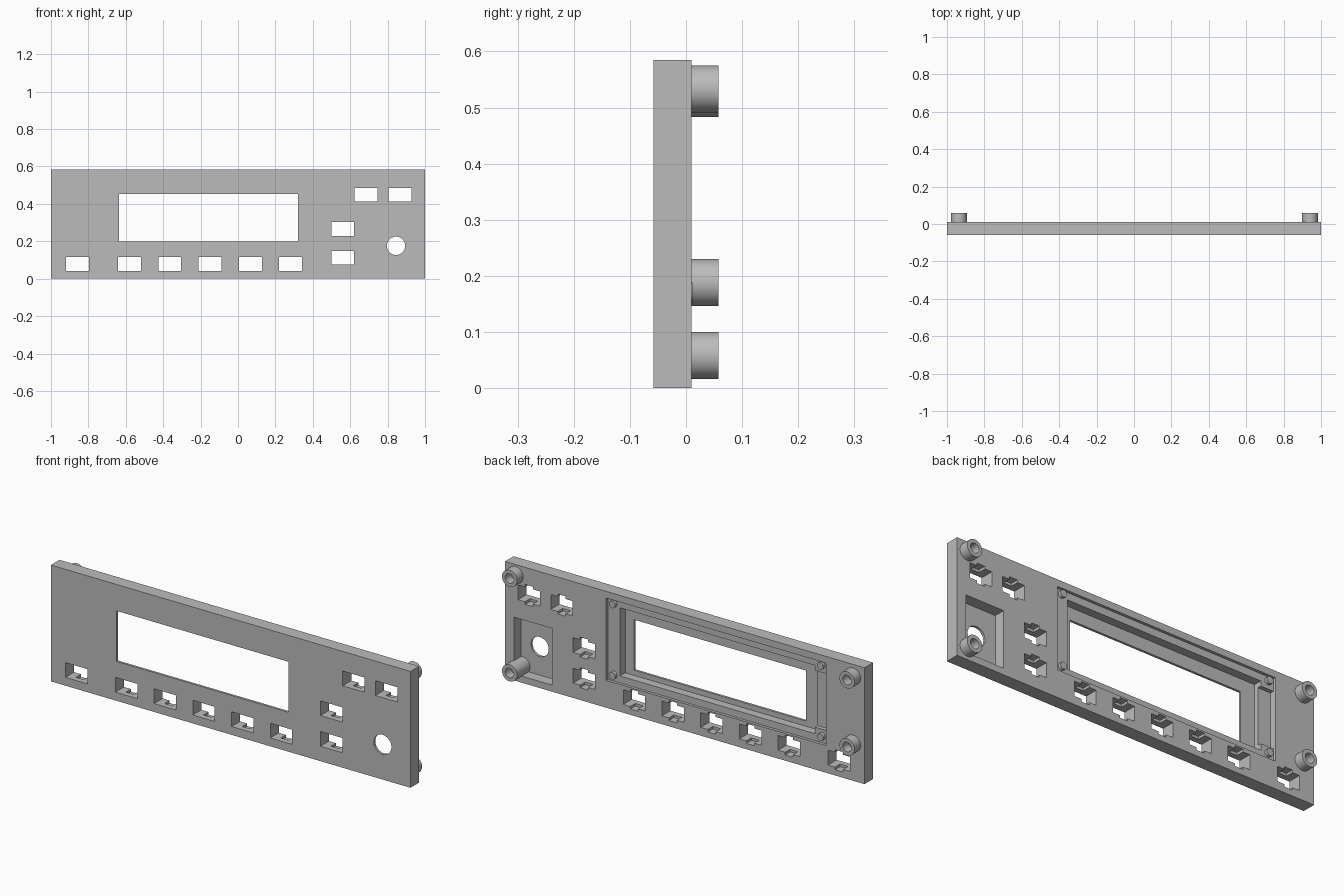
import bpy, bmesh, math
from mathutils import Vector, Matrix

if "Cube" in bpy.data.objects:
    bpy.data.objects.remove(bpy.data.objects["Cube"])

grey = bpy.data.materials.new("panel_grey")
grey.diffuse_color = (0.5, 0.5, 0.5, 1)
grey.use_nodes = True
grey.node_tree.nodes["Principled BSDF"].inputs["Base Color"].default_value = grey.diffuse_color

FRONT, BACK = -0.058, 0.010   # panel faces
SHELF = -0.004                # circuit board shelf depth
FLOOR = -0.046                # thin front skin behind pockets


def add_object(name, bm):
    bmesh.ops.recalc_face_normals(bm, faces=bm.faces)
    me = bpy.data.meshes.new(name)
    bm.to_mesh(me)
    bm.free()
    me.materials.append(grey)
    ob = bpy.data.objects.new(name, me)
    bpy.context.collection.objects.link(ob)
    return ob


def box(name, x0, x1, y0, y1, z0, z1):
    bm = bmesh.new()
    bmesh.ops.create_cube(bm, size=1)
    for v in bm.verts:
        v.co = Vector(((x0 + x1) / 2 + v.co.x * (x1 - x0),
                       (y0 + y1) / 2 + v.co.y * (y1 - y0),
                       (z0 + z1) / 2 + v.co.z * (z1 - z0)))
    return add_object(name, bm)


def lathe(name, x, z, profile, segments=40):
    """Spin (radius, y) points around an axis along y."""
    bm = bmesh.new()
    vs = [bm.verts.new((r, y, 0)) for r, y in profile]
    es = [bm.edges.new(p) for p in zip(vs, vs[1:])]
    bmesh.ops.spin(bm, geom=vs + es, cent=(0, 0, 0), axis=(0, 1, 0),
                   angle=math.tau, steps=segments)
    bmesh.ops.remove_doubles(bm, verts=bm.verts, dist=1e-5)
    bmesh.ops.translate(bm, verts=bm.verts, vec=(x, 0, z))
    ob = add_object(name, bm)
    smooth(ob)
    return ob


def smooth(ob):
    bpy.ops.object.select_all(action='DESELECT')
    ob.select_set(True)
    bpy.context.view_layer.objects.active = ob
    bpy.ops.object.shade_smooth_by_angle(angle=math.radians(30))


def cut(target, cutter):
    mod = target.modifiers.new("cut", 'BOOLEAN')
    mod.operation, mod.solver, mod.object = 'DIFFERENCE', 'EXACT', cutter
    bpy.context.view_layer.objects.active = target
    bpy.ops.object.modifier_apply(modifier=mod.name)
    bpy.data.objects.remove(cutter)


# Main panel
panel = box("front_panel", -1, 1, FRONT, BACK, 0, 0.585)


def cut_box(x0, x1, y0, z0, z1):
    """Cut from the back of the panel down to depth y0."""
    cut(panel, box("cutter", x0, x1, y0, 0.1, z0, z1))


# Display window with stepped pockets behind it
cut_box(-0.785, 0.437, SHELF, 0.137, 0.551)
cut_box(-0.785, -0.70, -0.024, 0.205, 0.49)
cut_box(-0.714, 0.37, FLOOR, 0.172, 0.515)
cut_box(-0.636, 0.321, -0.1, 0.198, 0.452)

# Knob pocket and round hole
cut_box(0.739, 0.95, FLOOR, 0.033, 0.318)
cut(panel, lathe("cutter", 0.845, 0.176,
                 [(0, -0.1), (0.049, -0.1), (0.049, 0.1), (0, 0.1)]))

# Button openings, with clip slots cut from the back
buttons = [(x, 0.079) for x in (-0.858, -0.58, -0.365, -0.15, 0.066, 0.281)]
buttons += [(0.56, 0.266), (0.56, 0.112), (0.684, 0.449), (0.866, 0.449)]
for x, z in buttons:
    cut_box(x - 0.061, x + 0.061, -0.1, z - 0.037, z + 0.037)
    cut_box(x - 0.022, x + 0.022, -0.03, z - 0.05, z + 0.05)
smooth(panel)

# Hollow screw bosses on the back
bosses = [("upper_right", 0.941, 0.533, 0.0), ("lower_right", 0.941, 0.058, -0.05),
          ("upper_left", -0.936, 0.525, 0.0), ("lower_left", -0.936, 0.188, 0.0)]
for label, x, z, base in bosses:
    lathe("screw_boss_" + label, x, z,
          [(0, base), (0.042, base), (0.042, 0.058), (0.024, 0.058),
           (0.024, 0.012), (0, 0.012)])

# Locating pins for the display board
for x in (0.403, -0.754):
    for z in (0.528, 0.170):
        lathe("display_pin", x, z,
              [(0, SHELF - 0.004), (0.018, SHELF - 0.004), (0.018, 0.012), (0, 0.012)], 24)
